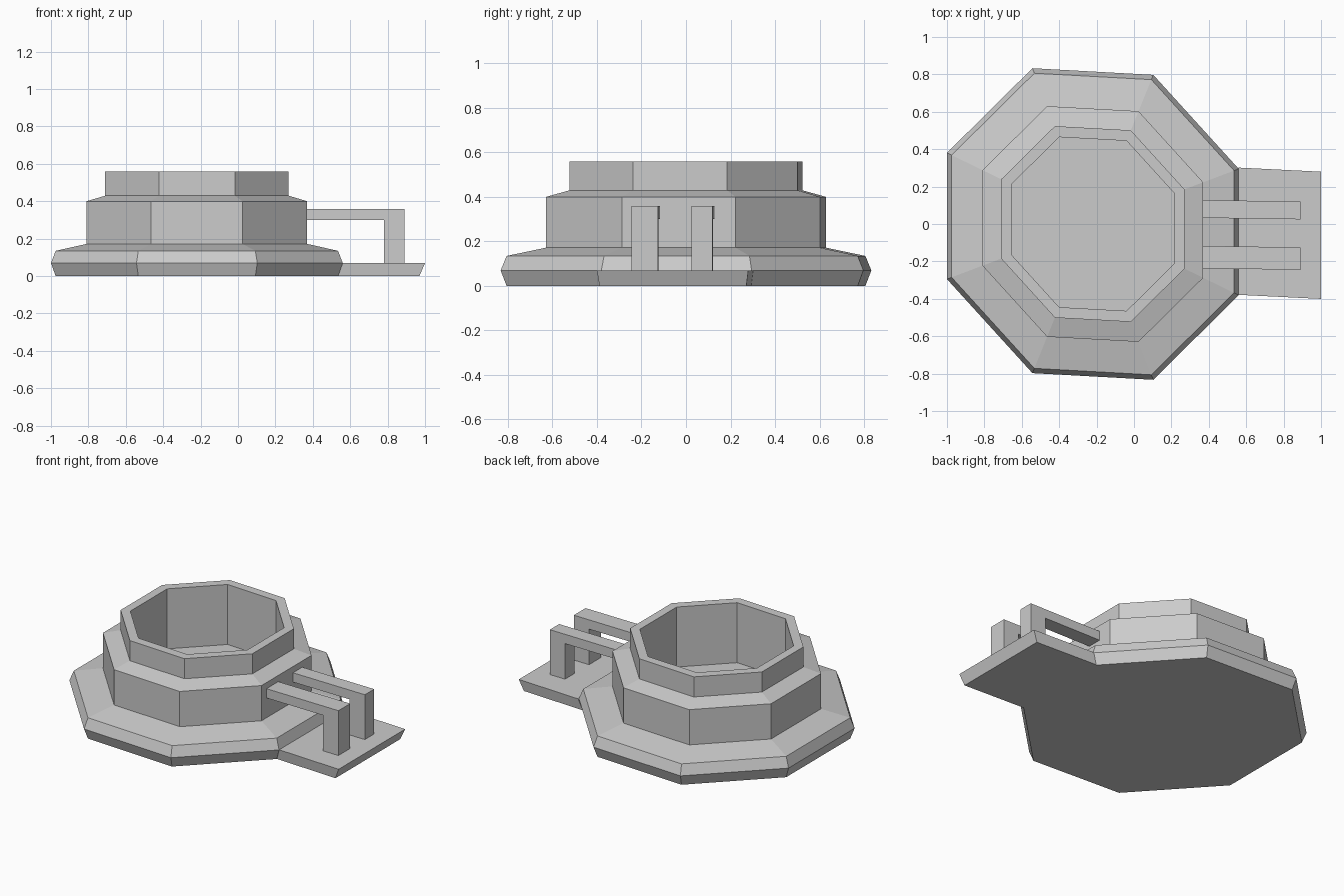
import bpy, bmesh, math

if "Cube" in bpy.data.objects:
    bpy.data.objects.remove(bpy.data.objects["Cube"])

CX, SHEAR, STRETCH = -0.22, -0.055, 1.045


def make_object(name, bm):
    bmesh.ops.recalc_face_normals(bm, faces=bm.faces)
    mesh = bpy.data.meshes.new(name)
    bm.to_mesh(mesh)
    bm.free()
    ob = bpy.data.objects.new(name, mesh)
    bpy.context.collection.objects.link(ob)
    return ob


def octagon(bm, half, z):
    """Slightly skewed octagon ring with half-width 'half'."""
    r = half / math.cos(math.pi / 8)
    ring = []
    for i in range(8):
        a = math.pi / 8 + i * math.pi / 4
        x, y = r * math.cos(a), r * math.sin(a) * STRETCH
        ring.append(bm.verts.new((CX + x, y + SHEAR * x, z)))
    return ring


def loft(name, rings, bm):
    for a, b in zip(rings, rings[1:]):
        n = len(a)
        for i in range(n):
            j = (i + 1) % n
            bm.faces.new((a[i], a[j], b[j], b[i]))
    bm.faces.new(rings[0])
    bm.faces.new(rings[-1])
    return make_object(name, bm)


# Stepped bowl: saucer, body, collar, rim, hollow interior
profile = [(0.755, 0), (0.78, 0.07), (0.755, 0.135), (0.59, 0.172),
           (0.59, 0.40), (0.49, 0.43), (0.49, 0.56),
           (0.435, 0.56), (0.435, 0.172)]
bm = bmesh.new()
loft("stepped_bowl", [octagon(bm, h, z) for h, z in profile], bm)

# Flat tab extending from the right side of the saucer
bm = bmesh.new()
sections = [(0.535, 0.97, 0.33, 0.0), (0.56, 1.0, 0.34, 0.07)]
rings = []
for x0, x1, w, z in sections:
    rings.append([bm.verts.new((x, s * w + SHEAR * (x - CX) * 0.9, z))
                  for x, s in ((x0, -1), (x1, -1), (x1, 1), (x0, 1))])
loft("handle_tab", rings, bm)


# Pair of L-shaped handle arms
def handle_arm(name, y0, y1):
    outline = [(0.365, 0.30), (0.78, 0.30), (0.78, 0.068),
               (0.89, 0.068), (0.89, 0.36), (0.365, 0.36)]
    bm = bmesh.new()
    rings = [[bm.verts.new((x, y - 0.015 * (x - 0.89), z)) for x, z in outline]
             for y in (y0, y1)]
    loft(name, rings, bm)


handle_arm("handle_arm_back", 0.025, 0.12)
handle_arm("handle_arm_front", -0.245, -0.125)
